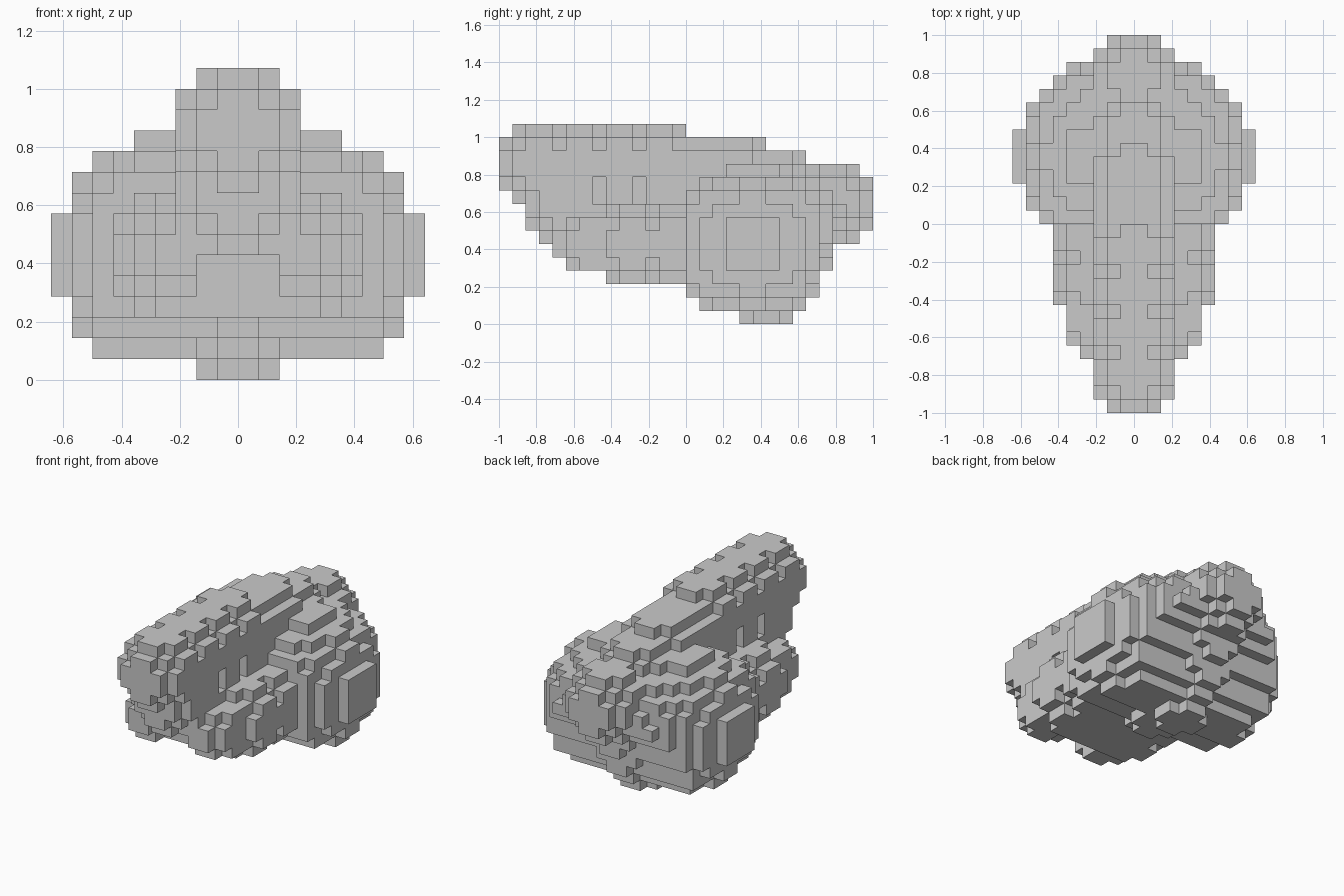
import bpy, bmesh
from mathutils import Vector

cube = bpy.data.objects.get("Cube")
if cube:
    bpy.data.objects.remove(cube, do_unlink=True)

V = 1 / 14  # edge of one block

grey = bpy.data.materials.new("plain grey")
grey.use_nodes = True
grey.diffuse_color = (0.59, 0.59, 0.59, 1)
grey.node_tree.nodes["Principled BSDF"].inputs["Base Color"].default_value = (0.59, 0.59, 0.59, 1)

# Side profile: first and last block along y for every layer, from the bottom up
START = [4, 1, 0, -6, -9, -10, -11, -12, -12, -13, -14, -14, -14, -14, -13]
END = [8, 9, 10, 10, 11, 11, 13, 14, 14, 14, 14, 13, 9, 6, 0]
SIDES = ((1, 0), (-1, 0), (0, 1), (0, -1))
DIAGONALS = ((1, 1), (1, -1), (-1, 1), (-1, -1))


def in_profile(y, z):
    return 0 <= z < 15 and START[z] <= y < END[z]


def lip_inset(y):
    return 0 if y >= -6 else 1 if y >= -9 else 2


def in_lip_profile(y, z):
    return y >= -10 and 3 + lip_inset(y) <= z < 9 - lip_inset(y)


def rim(profile, y, z):
    """How many blocks the rounded rim of a profile is set back here."""
    missing = sum(not profile(y + j, z + k) for j, k in SIDES)
    return missing or int(not all(profile(y + j, z + k) for j, k in DIAGONALS))


def in_body(a, y, z):
    """Rounded rear body, flat at its front; a is the distance from the middle."""
    if y < 0 or not all(in_profile(y + j, z + k) for j, k in SIDES):
        return False
    dy, dz = y + .5 - 5, z + .5 - 6
    drum = dy ** 2 + dz ** 2 < 35
    bump = 6 <= z < 11 and (dy - 2.5) ** 2 + (dz - 2.5) ** 2 < 25.5
    return (drum or bump) and a ** 2 + 1.21 * dy ** 2 + 1.69 * dz ** 2 < 78.85


def in_ridge(a, y, z):
    """Tall central slab with rounded, notched rim and wall dents."""
    width = 3 - rim(in_profile, y, z)
    if y in (-10, -7, -4) and z >= 13:
        width = 15 - z if z == 13 else 1
    elif (y, z) == (9, 11):
        width = 1
    elif y in (-7, -4) and z in (9, 10):
        width = 2
    return a < width


def in_lip(a, y, z):
    """Low stepped side shelves in front of the body, split at the very front."""
    if y >= 0 or not in_lip_profile(y, z):
        return False
    width = min(6 - rim(in_lip_profile, y, z), 6 - lip_inset(y))
    if y == -3:
        width = {3: 4, 4: 5, 7: 5, 8: 4}.get(z, width)
    return a < width


def cells(rule):
    found = set()
    for x in range(-9, 9):
        for y in range(-14, 14):
            for z in range(15):
                a = abs(x + .5)
                groove = a < 2 and y < -6 and z < 6
                if in_profile(y, z) and not groove and rule(a, y, z):
                    found.add((x, y, z))
    return found


def build(name, blocks, solid):
    """Skin a set of blocks, leaving out faces hidden inside the solid."""
    bm = bmesh.new()
    for c in blocks:
        for axis in range(3):
            for side in (0, 1):
                n = list(c)
                n[axis] += 2 * side - 1
                if tuple(n) in solid:
                    continue
                u, w = (axis + 1) % 3, (axis + 2) % 3
                corners = []
                for du, dw in ((0, 0), (1, 0), (1, 1), (0, 1)):
                    p = Vector(c)
                    p[axis] += side
                    p[u] += du
                    p[w] += dw
                    corners.append(bm.verts.new(p * V))
                bm.faces.new(corners if side else corners[::-1])
    bmesh.ops.remove_doubles(bm, verts=bm.verts[:], dist=V / 100)
    bmesh.ops.dissolve_limit(bm, angle_limit=0.01, verts=bm.verts[:], edges=bm.edges[:])
    mesh = bpy.data.meshes.new(name)
    bm.to_mesh(mesh)
    bm.free()
    mesh.materials.append(grey)
    bpy.context.collection.objects.link(bpy.data.objects.new(name, mesh))


# Each block belongs to one part only
body = cells(in_body)
ridge = cells(in_ridge) - body
lips = cells(in_lip) - body - ridge
solid = body | ridge | lips

build("rear_body", body, solid)
build("central_ridge", ridge, solid)
build("side_lips", lips, solid)
